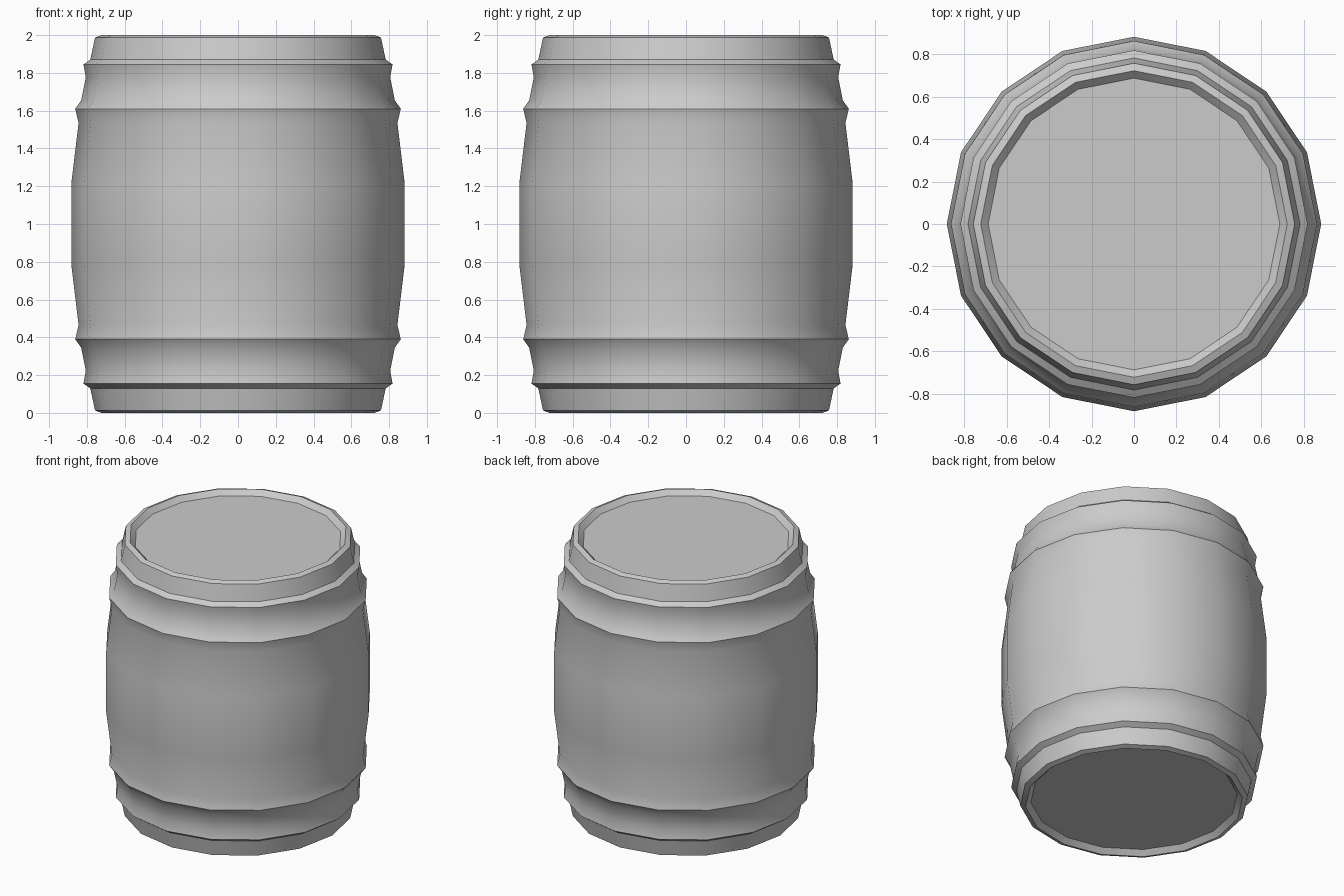
import bpy, bmesh, math

if "Cube" in bpy.data.objects:
    bpy.data.objects.remove(bpy.data.objects["Cube"])

SIDES = 16

# Upper half of the barrel profile (radius, height), from belly to recessed lid
UPPER = [
    (0.882, 1.22),                                # belly
    (0.844, 1.535), (0.862, 1.61), (0.83, 1.655),  # inner hoop
    (0.806, 1.775), (0.818, 1.845), (0.782, 1.87), # outer hoop
    (0.757, 1.987), (0.722, 2.0),                 # rim
    (0.687, 1.965),                               # recessed lid edge
]
# Mirror the profile about mid height
profile = [(r, 2.0 - z) for r, z in reversed(UPPER)] + UPPER

bm = bmesh.new()
rings = []
for r, z in profile:
    rings.append([bm.verts.new((r * math.cos(2 * math.pi * i / SIDES),
                                r * math.sin(2 * math.pi * i / SIDES), z))
                  for i in range(SIDES)])

# Barrel wall, hoops and rims
for low, high in zip(rings, rings[1:]):
    for i in range(SIDES):
        j = (i + 1) % SIDES
        bm.faces.new((low[i], low[j], high[j], high[i]))

# Flat lid and base
bm.faces.new(rings[-1])
bm.faces.new(list(reversed(rings[0])))

mesh = bpy.data.meshes.new("barrel")
bm.to_mesh(mesh)
bm.free()
barrel = bpy.data.objects.new("barrel", mesh)
bpy.context.collection.objects.link(barrel)

# Smooth staves with crisp hoop edges
bpy.context.view_layer.objects.active = barrel
barrel.select_set(True)
bpy.ops.object.shade_smooth_by_angle(angle=math.radians(30))
